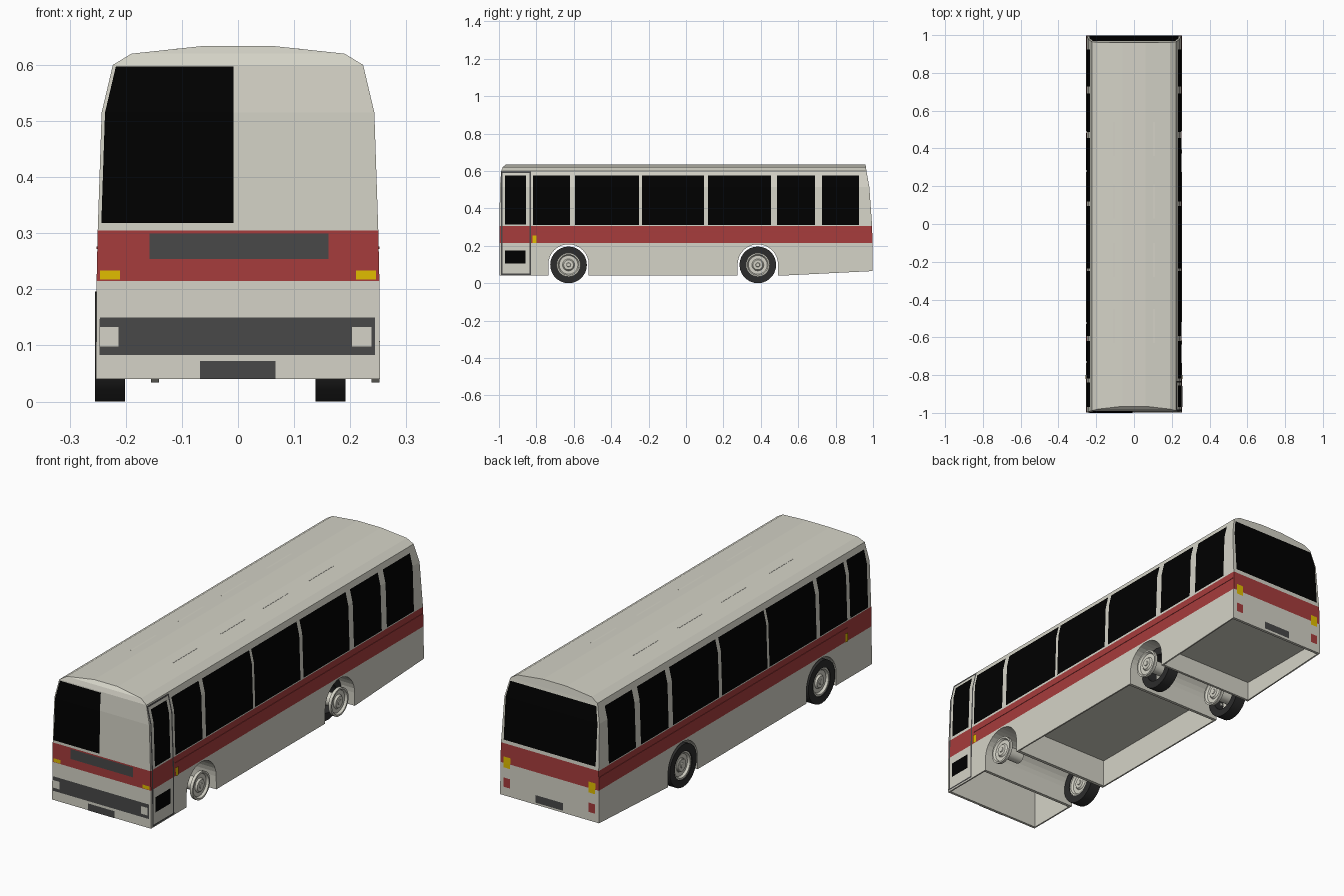
import bpy, bmesh, math

if "Cube" in bpy.data.objects:
    bpy.data.objects.remove(bpy.data.objects["Cube"])


def material(name, r, g, b):
    m = bpy.data.materials.new(name)
    m.use_nodes = True
    m.diffuse_color = (r, g, b, 1)
    m.node_tree.nodes["Principled BSDF"].inputs["Base Color"].default_value = (r, g, b, 1)
    return m


CREAM = material("cream paint", .66, .65, .57)
RED = material("red paint", .38, .045, .045)
GLASS = material("black glass", 0, 0, 0)
GREY = material("dark grey trim", .065, .065, .065)
RUBBER = material("tyre rubber", .025, .025, .025)
AMBER = material("amber lamp", .75, .51, 0)

# Body section by height: z, half width, front y, rear y
LEVELS = [(.04, .253, -.997, .997), (.215, .252, -.997, .997), (.305, .25, -.997, .995),
          (.515, .243, -.995, .98), (.60, .223, -.988, .965), (.62, .19, -.98, .962),
          (.634, .06, -.965, .96)]


def at(z, col):
    """Value of one body column, interpolated at height z."""
    for a, b in zip(LEVELS, LEVELS[1:]):
        if z <= b[0]:
            return a[col] + (b[col] - a[col]) * (z - a[0]) / (b[0] - a[0])
    return LEVELS[-1][col]


def finish(name, bm, mats, smooth=False):
    bmesh.ops.recalc_face_normals(bm, faces=bm.faces)
    me = bpy.data.meshes.new(name)
    bm.to_mesh(me)
    bm.free()
    for m in mats:
        me.materials.append(m)
    ob = bpy.data.objects.new(name, me)
    bpy.context.collection.objects.link(ob)
    if smooth:
        bpy.ops.object.select_all(action='DESELECT')
        ob.select_set(True)
        bpy.context.view_layer.objects.active = ob
        bpy.ops.object.shade_smooth_by_angle(angle=math.radians(35))
    return ob


def prism(name, profile, x0, x1, mat):
    """Extrude a (y, z) outline across x."""
    bm = bmesh.new()
    f = bm.faces.new([bm.verts.new((x0, y, z)) for y, z in profile])
    top = bmesh.ops.extrude_face_region(bm, geom=[f])
    verts = [v for v in top["geom"] if isinstance(v, bmesh.types.BMVert)]
    bmesh.ops.translate(bm, vec=(x1 - x0, 0, 0), verts=verts)
    return finish(name, bm, [mat])


def block(name, x0, x1, y0, y1, z0, z1, mat):
    return prism(name, [(y0, z0), (y1, z0), (y1, z1), (y0, z1)], x0, x1, mat)


def strip(name, rows, mat):
    """Sheet made of two-point rows going up the body."""
    bm = bmesh.new()
    rows = [[bm.verts.new(p) for p in r] for r in rows]
    for a, b in zip(rows, rows[1:]):
        bm.faces.new((a[0], a[1], b[1], b[0]))
    return finish(name, bm, [mat])


def heights(z0, z1):
    return [z0] + [l[0] for l in LEVELS if z0 < l[0] < z1] + [z1]


def side_plate(name, side, y0, y1, z0, z1, mat, off=.003):
    strip(name, [[(side * (at(z, 1) + off), min(y, at(z, 3) - .035), z) for y in (y0, y1)]
                 for z in heights(z0, z1)], mat)


def end_plate(name, end, x0, x1, z0, z1, mat, off=.002):
    rows = []
    for z in heights(z0, z1):
        w = at(z, 1) - .006
        y = at(z, 2) - off if end < 0 else at(z, 3) + off
        rows.append([(max(-w, min(w, x)), y, z) for x in (x0, x1)])
    strip(name, rows, mat)


# Body shell, with the red band as one of its levels
bm = bmesh.new()
rings = [[bm.verts.new(p) for p in ((-w, f, z), (w, f, z), (w, r, z), (-w, r, z))]
         for z, w, f, r in LEVELS]
bm.faces.new(rings[0])
bm.faces.new(rings[-1])
for i, (a, b) in enumerate(zip(rings, rings[1:])):
    for k in range(4):
        n = (k + 1) % 4
        bm.faces.new((a[k], a[n], b[n], b[k])).material_index = int(i == 1)
body = finish("body_shell", bm, [CREAM, RED])

# Wheel tunnels, hollow underside and tail slope cut from the body
AXLES = (-.628, .384)
cutters = [prism("tail_slope_cutter", [(.5, .04), (.5, 0), (1.1, 0), (1.1, .07)], -.3, .3, CREAM)]
for y in AXLES:
    arc = [(y + .108 * math.cos(math.pi * i / 16), .1 + .108 * math.sin(math.pi * i / 16))
           for i in range(17)]
    cutters.append(prism("wheel_tunnel_cutter", arc + [(y - .108, 0), (y + .108, 0)],
                         -.3, .3, CREAM))
for y0, y1, z in ((-.985, -.75, .33), (-.505, .262, .17), (.503, .985, .13)):
    cutters.append(block("hollow_cutter", -.246, .246, y0, y1, 0, z, CREAM))
bpy.context.view_layer.objects.active = body
for c in cutters:
    c.hide_render = True
    mod = body.modifiers.new("cut", 'BOOLEAN')
    mod.operation, mod.solver, mod.object = 'DIFFERENCE', 'EXACT', c
    bpy.ops.object.modifier_apply(modifier=mod.name)
for c in cutters:
    bpy.data.objects.remove(c)

# Side windows, markers and rub rails
WINDOWS = [(-.818, -.62), (-.594, -.25), (-.235, .096), (.118, .455), (.487, .69), (.727, .925)]
for side in (1, -1):
    for y0, y1 in WINDOWS:
        side_plate("side_window", side, y0, y1, .312, .575, GLASS)
    side_plate("side_marker", side, -.82, -.80, .215, .255, AMBER, .004)
    block("rub_rail", *sorted((side * .249, side * .2525)), -.82, .99, .272, .276, RED)
side_plate("driver_window", -1, -.97, -.84, .312, .575, GLASS)

# Passenger door on the left side
side_plate("door_upper_window", 1, -.968, -.855, .315, .575, GLASS)
side_plate("door_lower_window", 1, -.968, -.858, .105, .175, GLASS)
for y0, y1, z0, z1 in ((-.99, -.982, .05, .595), (-.838, -.83, .05, .595),
                       (-.99, -.83, .045, .053), (-.99, -.83, .588, .596)):
    side_plate("door_frame", 1, y0, y1, z0, z1, GREY, .002)

# Front end
end_plate("windscreen", -1, -.3, -.008, .318, .597, GLASS, .003)
end_plate("front_grille", -1, -.158, .161, .254, .30, GREY)
end_plate("front_bumper", -1, -.248, .244, .083, .15, GREY)
end_plate("number_plate_front", -1, -.068, .067, .04, .072, GREY)
for s in (-1, 1):
    end_plate("front_indicator", -1, *sorted((s * .21, s * .248)), .218, .234, AMBER)
    end_plate("headlamp", -1, s * .2255 - .0225, s * .2255 + .0125, .098, .133, CREAM, .003)

# Rear end
end_plate("rear_window", 1, -.235, .235, .322, .588, GLASS, .003)
end_plate("number_plate_rear", 1, -.07, .07, .075, .11, GREY)
for s in (-1, 1):
    end_plate("rear_indicator", 1, *sorted((s * .2, s * .235)), .195, .245, AMBER)
    end_plate("tail_lamp", 1, *sorted((s * .2, s * .235)), .105, .148, RED)

# Roof hatches, barely proud of the roof
for y in (-.54, -.19, .12, .45):
    for s in (-1, 1):
        block("roof_hatch", *sorted((s * .05, s * .11)), y - .09, y + .09, .62, .6295, CREAM)


def lathe(name, profile, x, y, mat, closed=False):
    """Spin an (x offset, radius) profile about an axle at height .098."""
    bm = bmesh.new()
    pts = profile + profile[:1] if closed else profile
    verts = [bm.verts.new((x + a, y, .098 + r)) for a, r in pts]
    edges = [bm.edges.new(p) for p in zip(verts, verts[1:])]
    bmesh.ops.spin(bm, geom=verts + edges, cent=(0, y, .098), axis=(1, 0, 0),
                   angle=math.tau, steps=28)
    bmesh.ops.remove_doubles(bm, verts=bm.verts, dist=.0003)
    return finish(name, bm, [mat], True)


# Wheels: tyres, rim dishes and hubs
TYRE = [(-.027, .064), (-.027, .098), (.027, .098), (.027, .064)]
RIM = [(-.008, .064), (.006, .064), (.006, .056), (-.004, .05), (-.004, .032),
       (.004, .026), (.004, .012), (.007, .010), (.007, 0)]
MIRRORED_RIM = [(-a, r) for a, r in RIM]
HUB = [(-.02, 0), (-.02, .03), (.076, .03)]
FRONT, REAR = AXLES
for y in AXLES:
    lathe("right_tyre", TYRE, -.228, y, RUBBER, True)
    lathe("right_rim", MIRRORED_RIM, -.245, y, CREAM)
    lathe("left_rim", RIM, .246, y, CREAM)
    lathe("left_hub", HUB, .165, y, CREAM)
lathe("right_front_inner_rim", RIM, -.21, FRONT, CREAM)
lathe("left_rear_tyre", TYRE, .165, REAR, RUBBER, True)
lathe("right_rear_inner_rim", RIM, -.147, REAR, CREAM)
lathe("right_rear_hub", HUB, -.228, REAR, CREAM)
